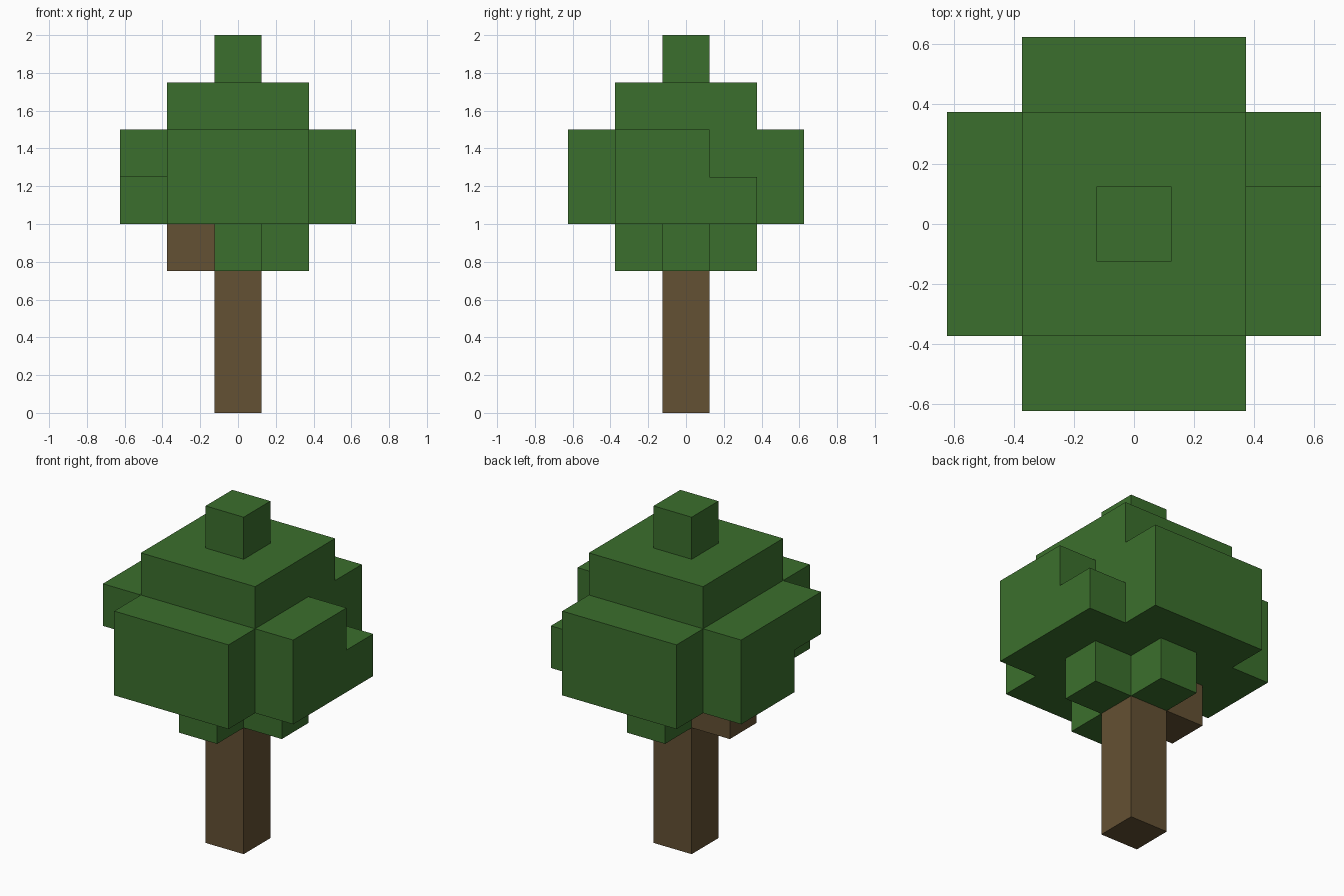
import bpy
import bmesh
from mathutils import Vector

cube = bpy.data.objects.get("Cube")
if cube:
    bpy.data.objects.remove(cube, do_unlink=True)

U = 0.25  # edge length of one block


def material(name, color):
    mat = bpy.data.materials.new(name)
    mat.use_nodes = True
    mat.diffuse_color = color
    mat.node_tree.nodes["Principled BSDF"].inputs["Base Color"].default_value = color
    return mat


def prism(name, profile, start, depth, along, mat):
    """Extrude a profile, in block units, along the x or y axis."""
    bm = bmesh.new()
    if along == "x":   # profile is (y, z)
        points, step = [(start, a, b) for a, b in profile], Vector((depth, 0, 0))
    else:              # profile is (x, z)
        points, step = [(a, start, b) for a, b in profile], Vector((0, depth, 0))
    face = bm.faces.new([bm.verts.new(Vector(p) * U) for p in points])
    result = bmesh.ops.extrude_face_region(bm, geom=[face], use_keep_orig=True)
    moved = [v for v in result["geom"] if isinstance(v, bmesh.types.BMVert)]
    bmesh.ops.translate(bm, verts=moved, vec=step * U)
    bmesh.ops.recalc_face_normals(bm, faces=bm.faces)
    mesh = bpy.data.meshes.new(name)
    bm.to_mesh(mesh)
    bm.free()
    mesh.materials.append(mat)
    obj = bpy.data.objects.new(name, mesh)
    bpy.context.collection.objects.link(obj)
    return obj


def block(name, x, y, z, width, depth, height, mat):
    """Box centred on x and y with its underside at z, in block units."""
    l, r, t = x - width / 2, x + width / 2, z + height
    return prism(name, [(l, z), (r, z), (r, t), (l, t)], y - depth / 2, depth, "y", mat)


leaf = material("leaf green", (0.044, 0.159, 0.026, 1))
bark = material("bark brown", (0.127, 0.082, 0.033, 1))

# Trunk and side branch
block("trunk", 0, 0, 0, 1, 1, 4, bark)
block("branch", -1, 0, 3, 1, 1, 1, bark)

# Stacked core of the canopy
block("canopy_core", 0, 0, 4, 3, 3, 3, leaf)
block("canopy_tip", 0, 0, 7, 1, 1, 1, leaf)

# Full front and back leaf slabs
for name, side in (("front", -1), ("back", 1)):
    block(name + "_leaf_slab", 0, 2 * side, 4, 3, 1, 2, leaf)
    block(name + "_low_leaf", 0, side, 3, 1, 1, 1, leaf)
block("left_low_leaf", 1, 0, 3, 1, 1, 1, leaf)

# Side leaf slabs, each missing one corner block
prism("left_leaf_slab",
      [(-1.5, 4), (1.5, 4), (1.5, 5), (0.5, 5), (0.5, 6), (-1.5, 6)], 1.5, 1, "x", leaf)
prism("right_leaf_slab",
      [(-0.5, 4), (1.5, 4), (1.5, 6), (-1.5, 6), (-1.5, 5), (-0.5, 5)], -2.5, 1, "x", leaf)
